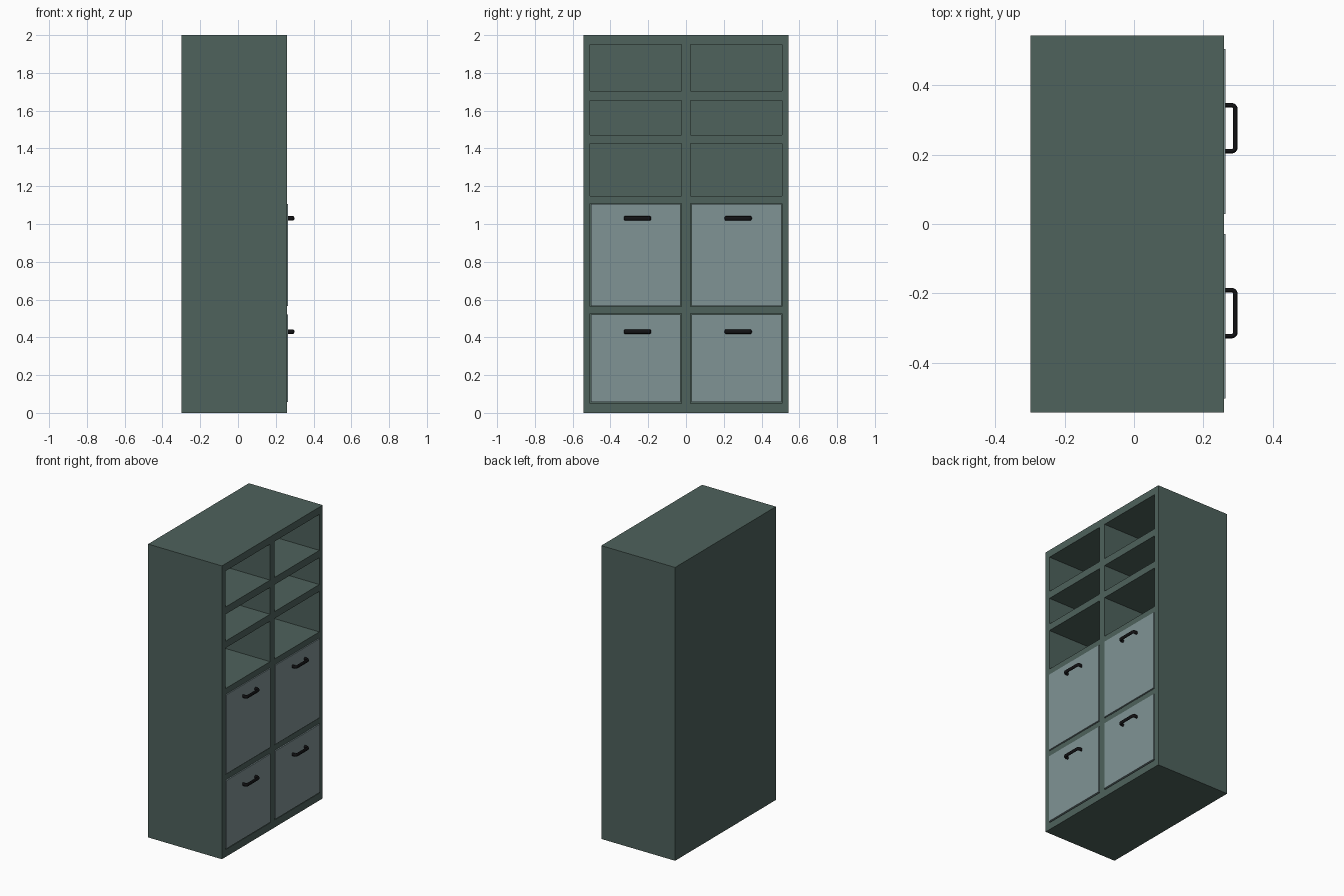
import bpy, bmesh, math
from mathutils import Vector

if "Cube" in bpy.data.objects:
    bpy.data.objects.remove(bpy.data.objects["Cube"])


def material(name, rgb):
    m = bpy.data.materials.new(name)
    m.diffuse_color = (*rgb, 1)
    m.use_nodes = True
    m.node_tree.nodes["Principled BSDF"].inputs["Base Color"].default_value = m.diffuse_color
    return m


GREEN = material("dark_green", (0.077, 0.122, 0.107))
PANEL = material("grey_blue", (0.216, 0.292, 0.301))
BLACK = material("black", (0.006, 0.006, 0.007))

BACK, FRONT, HALF_W = -0.298, 0.259, 0.543


def mesh_object(name, bm, mat):
    bmesh.ops.recalc_face_normals(bm, faces=bm.faces[:])
    me = bpy.data.meshes.new(name)
    bm.to_mesh(me)
    bm.free()
    me.materials.append(mat)
    ob = bpy.data.objects.new(name, me)
    bpy.context.collection.objects.link(ob)
    return ob


# Cabinet body: front grid extruded to the back, openings pushed in
ys = [-HALF_W, -0.507, -0.024, 0.024, 0.507, HALF_W]
zs = [0, 0.05, 0.525, 0.562, 1.108, 1.149, 1.425, 1.472, 1.655, 1.705, 1.95, 2]
bm = bmesh.new()
grid = [[bm.verts.new((FRONT, y, z)) for y in ys] for z in zs]
cells = []
for r in range(len(zs) - 1):
    for c in range(len(ys) - 1):
        f = bm.faces.new((grid[r][c], grid[r][c + 1], grid[r + 1][c + 1], grid[r + 1][c]))
        if r % 2 and c % 2:
            cells.append(f)
rim = [(grid[0][0], 0), (grid[0][-1], 0), (grid[-1][-1], 0), (grid[-1][0], 0)]
back = [bm.verts.new((BACK, v.co.y, v.co.z)) for v, _ in rim]
bm.faces.new(back[::-1])
bm.faces.new(grid[0] + [back[1], back[0]])
bm.faces.new(grid[-1] + [back[2], back[3]])
bm.faces.new([row[0] for row in grid] + [back[3], back[0]])
bm.faces.new([row[-1] for row in grid] + [back[2], back[1]])
for f in cells:
    new = bmesh.ops.extrude_face_region(bm, geom=[f])["geom"]
    bmesh.ops.translate(bm, vec=(BACK + 0.02 - FRONT, 0, 0),
                        verts=[g for g in new if isinstance(g, bmesh.types.BMVert)])
    bm.faces.remove(f)
mesh_object("cabinet_body", bm, GREEN)


# Door panels, slightly proud of the frame with a small gap around
def door(name, y, z0, z1):
    bm = bmesh.new()
    bmesh.ops.create_cube(bm, size=1)
    bmesh.ops.scale(bm, vec=(0.02, 0.475, z1 - z0), verts=bm.verts)
    bmesh.ops.translate(bm, vec=(0.254, y, (z0 + z1) / 2), verts=bm.verts)
    mesh_object(name, bm, PANEL)


# Handle: bent bar with rounded corners, taller than it is thick
def handle(name, y, z):
    half, out, rad = 0.066, 0.029, 0.010
    pts = [(-0.004, -half)]
    for i in range(7):
        a = math.pi / 2 * i / 6
        pts.append((out - rad + rad * math.sin(a), -half + rad - rad * math.cos(a)))
    pts += [(px, -py) for px, py in reversed(pts)]
    n = 16
    bm = bmesh.new()
    rings = []
    for i, p in enumerate(pts):
        a, b = pts[max(i - 1, 0)], pts[min(i + 1, len(pts) - 1)]
        t = Vector((b[0] - a[0], b[1] - a[1])).normalized()
        ring = []
        for k in range(n):
            u = 2 * math.pi * k / n
            s = 0.0065 * math.cos(u)
            ring.append(bm.verts.new((0.263 + p[0] + t.y * s, y + p[1] - t.x * s,
                                      z + 0.0115 * math.sin(u))))
        rings.append(ring)
    for a, b in zip(rings, rings[1:]):
        for k in range(n):
            bm.faces.new((a[k], a[(k + 1) % n], b[(k + 1) % n], b[k]))
    bm.faces.new(rings[0])
    bm.faces.new(rings[-1])
    ob = mesh_object(name, bm, BLACK)
    bpy.ops.object.select_all(action='DESELECT')
    ob.select_set(True)
    bpy.context.view_layer.objects.active = ob
    bpy.ops.object.shade_smooth_by_angle(angle=math.radians(40))


for side, y in (("left", -0.266), ("right", 0.267)):
    for level, z0, z1, hz in (("lower", 0.057, 0.522, 0.43), ("upper", 0.567, 1.106, 1.03)):
        door(f"{level}_{side}_door", y, z0, z1)
        handle(f"{level}_{side}_handle", y + 0.009, hz)
